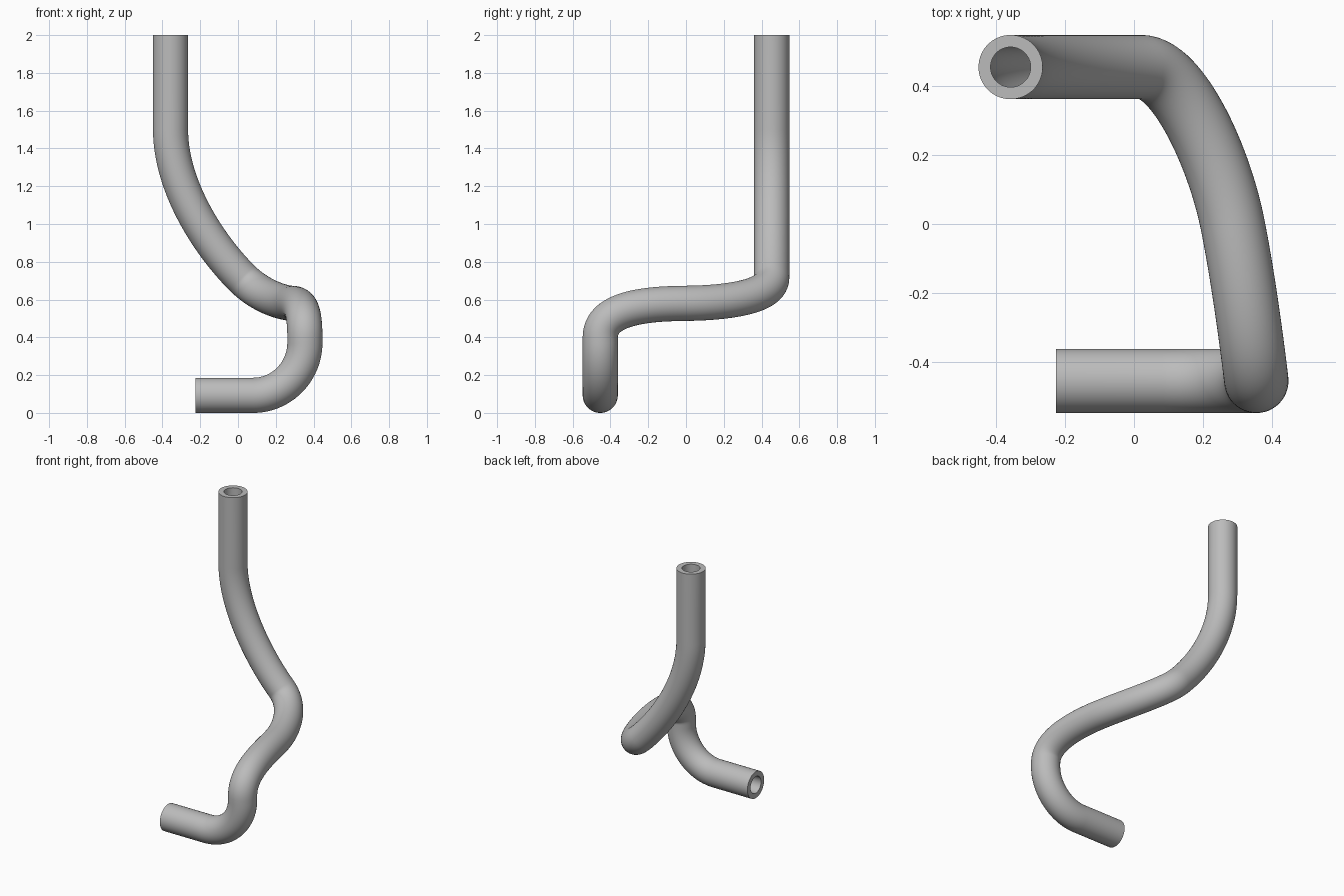
import bpy, bmesh, math
from mathutils import Vector
from mathutils.geometry import interpolate_bezier

cube = bpy.data.objects.get("Cube")
if cube:
    bpy.data.objects.remove(cube)

OUTER, INNER, SIDES = 0.093, 0.058, 48
FRONT, BACK = -0.454, 0.454

# Rubber material
rubber = bpy.data.materials.new("grey rubber")
rubber.use_nodes = True
grey = (0.5, 0.5, 0.5, 1)
rubber.diffuse_color = grey
rubber.node_tree.nodes["Principled BSDF"].inputs["Base Color"].default_value = grey

# Centre line: straight ends joined by smooth bends (start, handle, handle, end)
start = Vector((-0.225, FRONT, OUTER))
end = Vector((-0.357, BACK, 2.0))
bends = [
    ((0.08, FRONT, OUTER), (0.232, FRONT, OUTER), (0.354, FRONT, 0.22), (0.354, FRONT, 0.37)),
    ((0.354, FRONT, 0.40), (0.354, FRONT, 0.56), (0.325, -0.2, 0.578), (0.285, 0, 0.58)),
    ((0.285, 0, 0.58), (0.245, 0.2, 0.582), (0.125, BACK, 0.61), (0.02, BACK, 0.715)),
    ((0.02, BACK, 0.715), (-0.155, BACK, 0.89), (-0.357, BACK, 1.2), (-0.357, BACK, 1.5)),
]
path = [start]
for bend in bends:
    for p in interpolate_bezier(*[Vector(c) for c in bend], 28):
        if (p - path[-1]).length > 0.001:
            path.append(p)
path.append(end)

# Hollow hose: sweep an outer and an inner ring along the centre line
bm = bmesh.new()
normal, last_tangent = Vector((0, 0, 1)), Vector((1, 0, 0))
rings = {OUTER: [], INNER: []}
for i, p in enumerate(path):
    tangent = (path[min(i + 1, len(path) - 1)] - path[max(i - 1, 0)]).normalized()
    normal.rotate(last_tangent.rotation_difference(tangent))
    side, last_tangent = tangent.cross(normal), tangent
    for radius, ring in rings.items():
        ring.append([bm.verts.new(p + radius * (math.cos(a) * normal + math.sin(a) * side))
                     for a in (math.tau * k / SIDES for k in range(SIDES))])


def bridge(a, b):
    for k in range(SIDES):
        n = (k + 1) % SIDES
        bm.faces.new((a[k], a[n], b[n], b[k]))


for ring in rings.values():
    for a, b in zip(ring, ring[1:]):
        bridge(a, b)
for tip in (0, -1):
    bridge(rings[OUTER][tip], rings[INNER][tip])
bmesh.ops.recalc_face_normals(bm, faces=bm.faces)

mesh = bpy.data.meshes.new("hose")
bm.to_mesh(mesh)
bm.free()
mesh.materials.append(rubber)
hose = bpy.data.objects.new("hose", mesh)
bpy.context.collection.objects.link(hose)
bpy.context.view_layer.objects.active = hose
hose.select_set(True)
bpy.ops.object.shade_smooth_by_angle(angle=math.radians(40))
